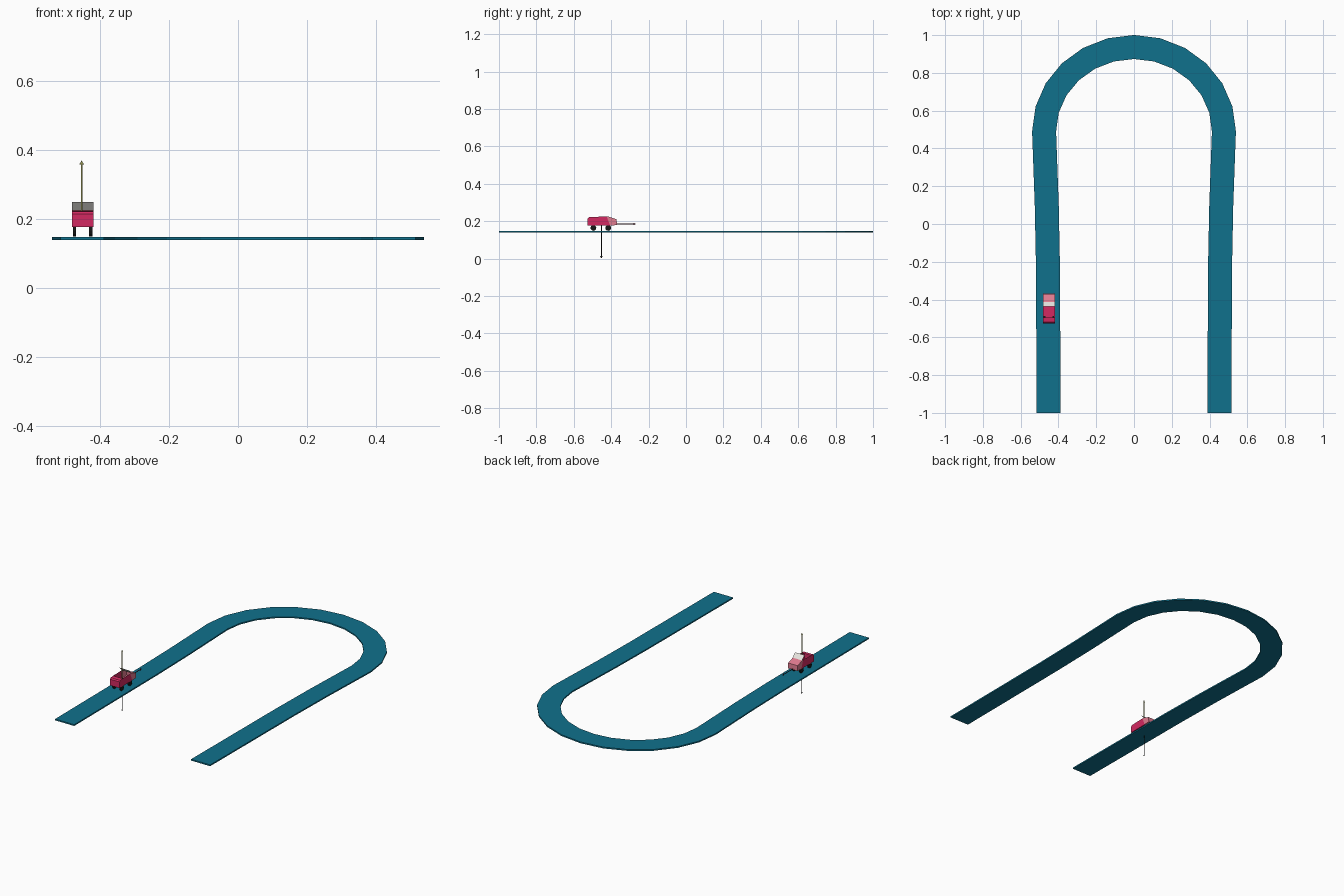
import bpy, bmesh, math
from mathutils import Matrix, Vector

if "Cube" in bpy.data.objects:
    bpy.data.objects.remove(bpy.data.objects["Cube"])


def material(name, r, g, b):
    m = bpy.data.materials.new(name)
    m.diffuse_color = (r, g, b, 1)
    m.use_nodes = True
    m.node_tree.nodes["Principled BSDF"].inputs["Base Color"].default_value = m.diffuse_color
    return m


TEAL = material("teal", 0.005, 0.165, 0.265)
CRIMSON = material("crimson", 0.65, 0.022, 0.12)
PINK = material("light pink", 0.75, 0.2, 0.28)
GLASS = material("pale glass", 0.82, 0.8, 0.76)
BLACK = material("black", 0.008, 0.008, 0.008)
OLIVE = material("olive", 0.27, 0.27, 0.08)
DARK_RED = material("dark red", 0.06, 0.01, 0.02)


def add(name, verts, faces, mat):
    mesh = bpy.data.meshes.new(name)
    mesh.from_pydata(verts, [], faces)
    mesh.materials.append(mat)
    ob = bpy.data.objects.new(name, mesh)
    bpy.context.collection.objects.link(ob)
    return ob


# Track: a ribbon swept along the U, with left and right edges
HALF = 0.0635
path = [(-0.4515, -1), (-0.456, -0.2), (-0.462, 0.1)]
path += [(-0.476 * math.cos(a), 0.49 + 0.447 * math.sin(a))
         for a in (math.pi * i / 12 for i in range(13))]
path += [(-x, y) for x, y in reversed(path[:3])]
verts, faces = [], []
for i, (x, y) in enumerate(path):
    if 3 <= i <= 15:
        a = math.pi * (i - 3) / 12
        side = Vector((-math.cos(a), math.sin(a)))
    else:
        side = Vector((-1 if i < 3 else 1, 0))
    o, n = Vector((x, y)) + side * HALF, Vector((x, y)) - side * HALF
    for p, z in ((o, 0.147), (n, 0.147), (n, 0.139), (o, 0.139)):
        verts.append((p.x, p.y, z))
last = 4 * (len(path) - 1)
for i in range(len(path) - 1):
    for j in range(4):
        k = (j + 1) % 4
        faces.append((4 * i + j, 4 * i + k, 4 * i + 4 + k, 4 * i + 4 + j))
faces += [(3, 2, 1, 0), (last, last + 1, last + 2, last + 3)]
track = add("track", verts, faces, TEAL)
bm = bmesh.new()
bm.from_mesh(track.data)
bmesh.ops.recalc_face_normals(bm, faces=bm.faces)
bm.to_mesh(track.data)
bm.free()

# Car: open shells made from side profiles (y, z), car faces +y
CX, CY, HW = -0.4505, -0.45, 0.0315


def shell(name, profile, mat, skip):
    """Extrude a clockwise (y, z) profile over the width, leaving some edges open."""
    n = len(profile)
    vs = [(CX + s * HW, y, z) for s in (-1, 1) for y, z in profile]
    fs = [(i, (i + 1) % n, n + (i + 1) % n, n + i) for i in range(n) if i not in skip]
    fs += [tuple(reversed(range(n))), tuple(range(n, 2 * n))]
    # strip and cap winding: outward for clockwise profiles
    fs = [f if len(f) == 4 and max(f) >= n and min(f) < n else tuple(reversed(f)) for f in fs]
    return add(name, vs, [tuple(reversed(f)) for f in fs], mat)


body = shell("car_body", [(-0.526, 0.177), (-0.526, 0.214), (-0.52, 0.221),
                          (-0.496, 0.223), (-0.424, 0.225), (-0.406, 0.177)],
             CRIMSON, skip=(3, 4))
hood = shell("car_hood", [(-0.406, 0.177), (-0.424, 0.225), (-0.414, 0.225),
                          (-0.371, 0.21), (-0.369, 0.179)], PINK, skip=(0, 1))


# Point every face away from the middle of its shell
for ob, mid in ((body, Vector((CX, -0.465, 0.2))), (hood, Vector((CX, -0.398, 0.2)))):
    bm = bmesh.new()
    bm.from_mesh(ob.data)
    bm.normal_update()
    for f in bm.faces:
        if f.normal.dot(f.calc_center_median() - mid) < 0:
            f.normal_flip()
    bm.to_mesh(ob.data)
    bm.free()

# Windshield: one tilted pane facing up and forward
add("windshield", [(CX - HW, -0.414, 0.225), (CX - HW, -0.436, 0.249),
                   (CX + HW, -0.436, 0.249), (CX + HW, -0.414, 0.225)],
    [(0, 3, 2, 1)], GLASS)

# Wheels
for side, sx in (("left", -1), ("right", 1)):
    for end, y in (("rear", -0.495), ("front", -0.416)):
        bm = bmesh.new()
        bmesh.ops.create_cone(bm, cap_ends=True, segments=12, radius1=0.0155,
                              radius2=0.0155, depth=0.009,
                              matrix=Matrix.Translation((CX + sx * 0.0235, y, 0.164))
                              @ Matrix.Rotation(math.pi / 2, 4, 'Y'))
        mesh = bpy.data.meshes.new(f"{side}_{end}_wheel")
        bm.to_mesh(mesh)
        bm.free()
        mesh.materials.append(BLACK)
        bpy.context.collection.objects.link(bpy.data.objects.new(mesh.name, mesh))


# Flat direction arrows from the car's centre
def arrow(name, along, across, mat):
    o, d, w = Vector((CX - 0.003, CY - 0.002, 0.185)), Vector(along), Vector(across)
    pts = [(0, -0.0025), (0, 0.0025), (0.172, 0.0025), (0.172, 0.007),
           (0.185, 0), (0.172, -0.007), (0.172, -0.0025)]
    add(name, [o + d * a + w * b for a, b in pts], [(0, 1, 2, 6), (3, 4, 5, 6, 2)], mat)


arrow("up_arrow", (0, 0, 1), (1, 0, 0), OLIVE)
arrow("down_arrow", (0, 0, -1), (0, 1, 0), BLACK)
arrow("forward_arrow", (0, 1, 0), (0, 0, 1), DARK_RED)
